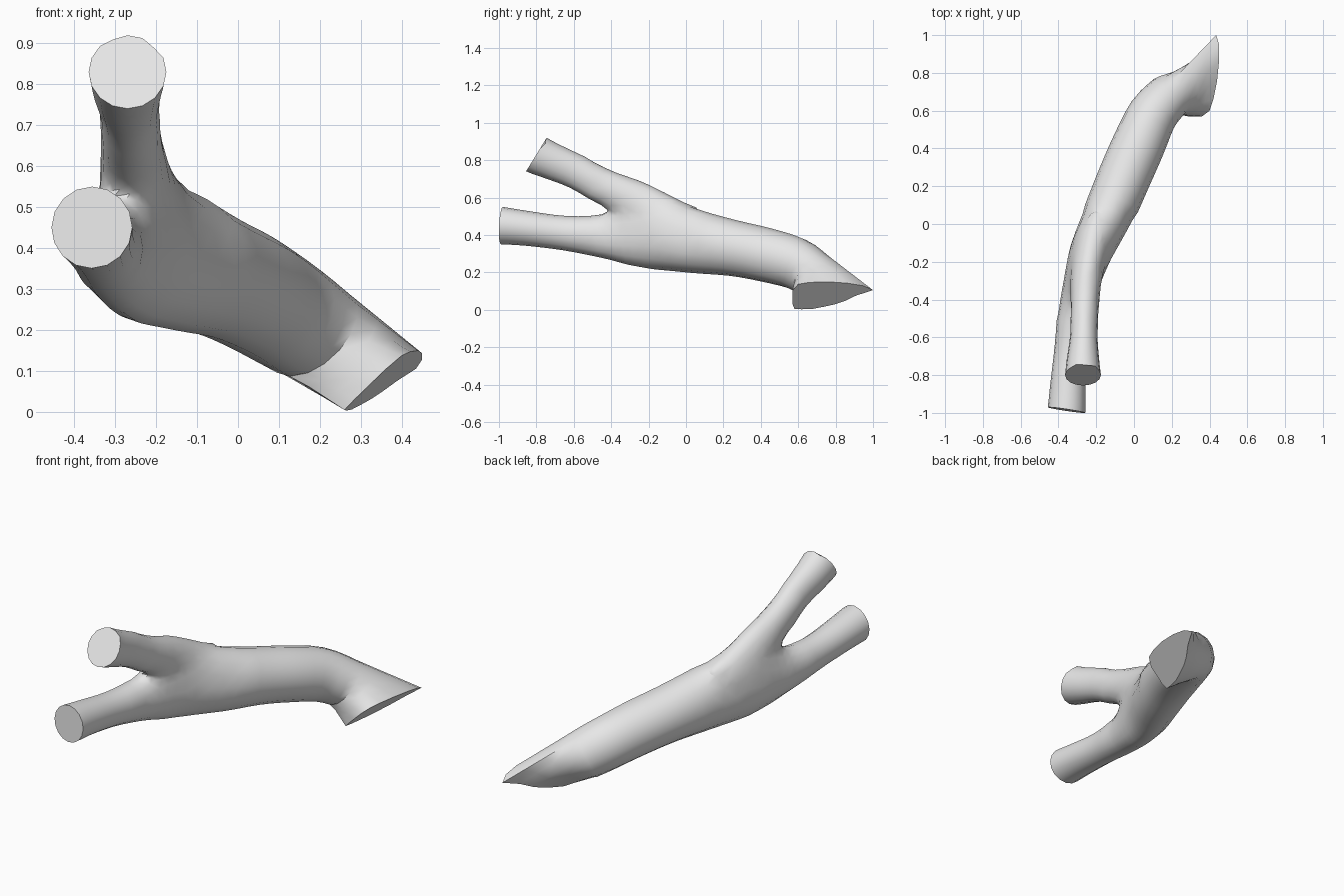
import bpy, bmesh, math
from mathutils import Vector

cube = bpy.data.objects.get("Cube")
if cube:
    bpy.data.objects.remove(cube, do_unlink=True)

SIDES = 16
UP = Vector((0, 0, 1))

bark = bpy.data.materials.new("pale_grey_wood")
bark.use_nodes = True
grey = (0.8, 0.8, 0.8, 1)
bark.diffuse_color = grey
bark.node_tree.nodes["Principled BSDF"].inputs["Base Color"].default_value = grey


def spline(keys, steps=3):
    """Catmull-Rom through (x, y, z, half width, half height) keys."""
    keys = [Vector(k) for k in keys]
    out = []
    for i in range(len(keys) - 1):
        a, b, c = keys[max(i - 1, 0)], keys[i], keys[i + 1]
        d = keys[min(i + 2, len(keys) - 1)]
        for s in range(steps):
            t = s / steps
            out.append(b + (c - a) * (t / 2) + (a * 2 - b * 5 + c * 4 - d) * (t * t / 2)
                       + (b * 3 - a - c * 3 + d) * (t ** 3 / 2))
    return out + [keys[-1]]


def limb(name, keys, start, end=None, last_ring=None):
    """Loft elliptical rings along a path; start and end set the end directions."""
    path = spline(keys)
    rings = []
    for i, p in enumerate(path):
        t = (path[min(i + 1, len(path) - 1)] - path[max(i - 1, 0)]).to_3d()
        if i == 0:
            t = Vector(start)
        if i == len(path) - 1 and end:
            t = Vector(end)
        t.normalize()
        right = t.cross(UP).normalized()
        up = right.cross(t)
        ring = []
        for k in range(SIDES):
            a = math.tau * k / SIDES
            ring.append(Vector(p[:3]) + right * math.cos(a) * p[3] + up * math.sin(a) * p[4])
        rings.append(ring)
    if last_ring:
        for f in (1 / 3, 2 / 3, 1):
            rings.append([a.lerp(b, f) for a, b in zip(ring, last_ring)])
    bm = bmesh.new()
    loops = [[bm.verts.new(v) for v in r] for r in rings]
    for r, q in zip(loops, loops[1:]):
        for k in range(SIDES):
            n = (k + 1) % SIDES
            bm.faces.new((r[k], r[n], q[n], q[k]))
    bm.faces.new(loops[0])
    bm.faces.new(loops[-1])
    bmesh.ops.recalc_face_normals(bm, faces=bm.faces)
    mesh = bpy.data.meshes.new(name)
    bm.to_mesh(mesh)
    bm.free()
    mesh.materials.append(bark)
    obj = bpy.data.objects.new(name, mesh)
    bpy.context.collection.objects.link(obj)
    return obj


# Slanted broken end: outline seen from above, laid onto the cut plane
outline = [(.40, .60), (.42, .66), (.44, .76), (.45, .86), (.45, .95), (.435, 1.0),
           (.39, .91), (.35, .85), (.324, .80), (.30, .74), (.278, .68), (.265, .62),
           (.26, .58), (.285, .57), (.32, .57), (.36, .57)]
cut = [Vector((x, y, max(0, (x - .17 * y - .157) / 1.03))) for x, y in outline]

# Trunk running on into the lower fork
branch = limb("branch", [
    (-.357, -.985, .45, .10, .10), (-.35, -.85, .435, .093, .093),
    (-.335, -.65, .41, .085, .092), (-.312, -.46, .395, .092, .115),
    (-.28, -.32, .405, .10, .165), (-.23, -.15, .41, .12, .195),
    (-.135, .05, .365, .135, .17), (-.05, .25, .33, .14, .15),
    (.025, .42, .295, .14, .145), (.10, .58, .25, .132, .14),
    (.19, .68, .19, .122, .13)],
    start=(.15, 1, -.05), end=(.55, .55, -.6), last_ring=cut)

# Upper fork
fork = limb("upper_fork", [
    (-.27, -.80, .83, .095, .105), (-.27, -.72, .795, .086, .098),
    (-.265, -.58, .735, .072, .092), (-.26, -.42, .65, .08, .10),
    (-.25, -.26, .575, .088, .12), (-.205, 0, .44, .08, .12)],
    start=(0, .85, -.52))

# Fuse the fork into the trunk
mod = branch.modifiers.new("fuse", "BOOLEAN")
mod.operation = "UNION"
mod.solver = "EXACT"
mod.object = fork
bpy.context.view_layer.objects.active = branch
branch.select_set(True)
bpy.ops.object.modifier_apply(modifier=mod.name)
bpy.data.objects.remove(fork, do_unlink=True)

# Soften the crotch of the fork
bm = bmesh.new()
bm.from_mesh(branch.data)
bmesh.ops.remove_doubles(bm, verts=bm.verts, dist=0.012)
crotch = [v for v in bm.verts if -.5 < v.co.y < .05 and v.co.z > .35]
bmesh.ops.triangulate(bm, faces=list({f for v in crotch for f in v.link_faces}))
for _ in range(4):
    bmesh.ops.smooth_vert(bm, verts=crotch, factor=.35,
                          use_axis_x=True, use_axis_y=True, use_axis_z=True)
bmesh.ops.recalc_face_normals(bm, faces=bm.faces)
bm.to_mesh(branch.data)
bm.free()
bpy.ops.object.shade_smooth_by_angle(angle=math.radians(40))
